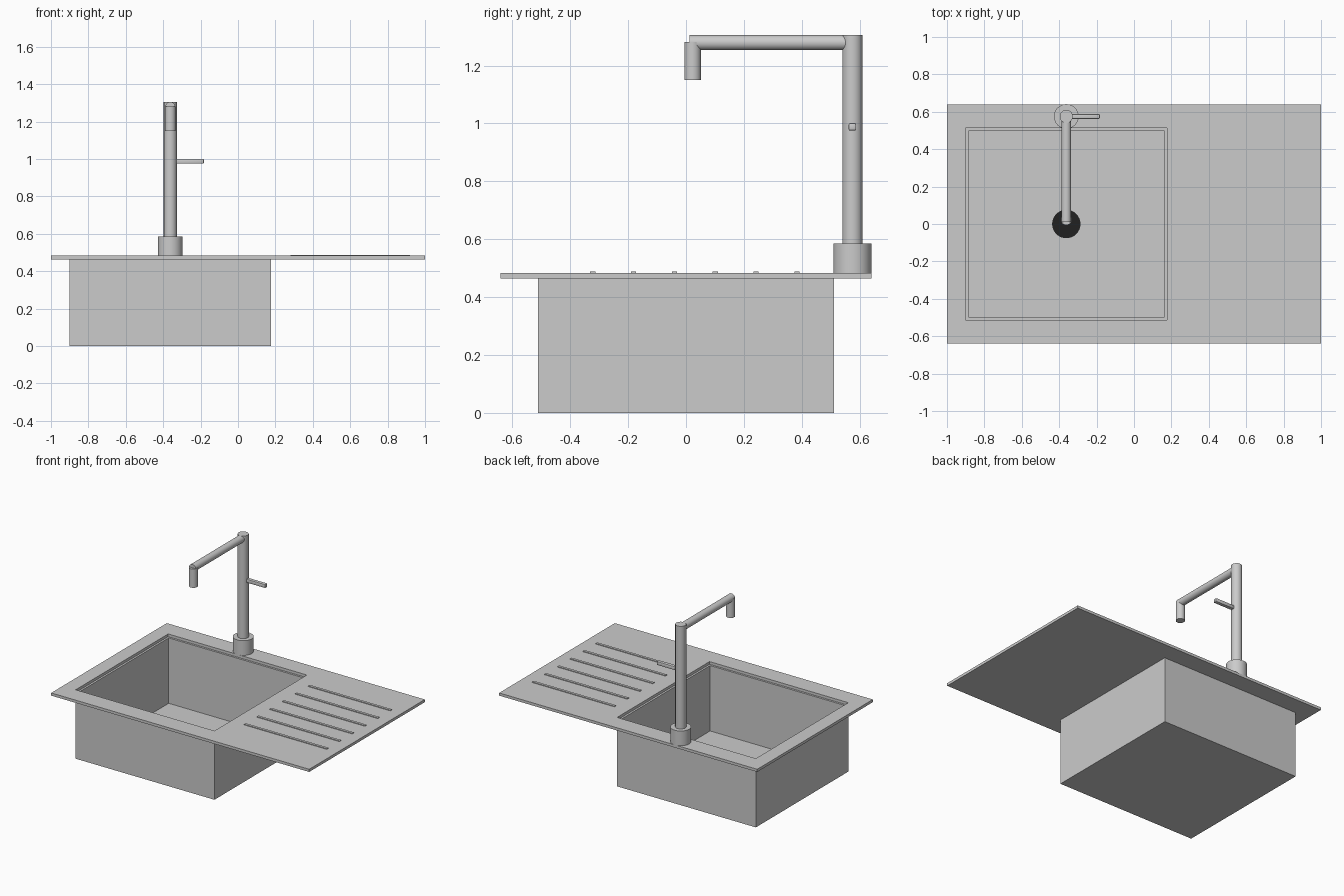
import bpy, bmesh, math
from mathutils import Vector

if "Cube" in bpy.data.objects:
    bpy.data.objects.remove(bpy.data.objects["Cube"])


def finish(name, bm):
    bmesh.ops.recalc_face_normals(bm, faces=bm.faces[:])
    me = bpy.data.meshes.new(name)
    bm.to_mesh(me)
    bm.free()
    ob = bpy.data.objects.new(name, me)
    bpy.context.collection.objects.link(ob)
    return ob


def box(name, x0, x1, y0, y1, z0, z1, bevel=0.0):
    bm = bmesh.new()
    bmesh.ops.create_cube(bm, size=1)
    for v in bm.verts:
        v.co = Vector(((x0 + x1) / 2 + v.co.x * (x1 - x0),
                       (y0 + y1) / 2 + v.co.y * (y1 - y0),
                       (z0 + z1) / 2 + v.co.z * (z1 - z0)))
    if bevel:
        bmesh.ops.bevel(bm, geom=bm.edges[:], offset=bevel, segments=2,
                        profile=0.5, affect='EDGES')
    return finish(name, bm)


def rect(bm, r, z):
    x0, x1, y0, y1 = r
    return [bm.verts.new((x, y, z)) for x, y in
            ((x0, y0), (x1, y0), (x1, y1), (x0, y1))]


def bridge(bm, a, b):
    for i in range(4):
        j = (i + 1) % 4
        bm.faces.new((a[i], a[j], b[j], b[i]))


def smooth(ob):
    bpy.ops.object.select_all(action='DESELECT')
    ob.select_set(True)
    bpy.context.view_layer.objects.active = ob
    bpy.ops.object.shade_smooth_by_angle(angle=math.radians(35))


def rod(name, a, b, r, sides=32):
    a, b = Vector(a), Vector(b)
    bm = bmesh.new()
    bmesh.ops.create_cone(bm, cap_ends=True, segments=sides, radius1=r,
                          radius2=r, depth=(b - a).length)
    rot = (b - a).to_track_quat('Z', 'Y')
    for v in bm.verts:
        v.co = rot @ v.co + (a + b) / 2
    ob = finish(name, bm)
    smooth(ob)
    return ob


OUTER = (-0.90, 0.176, -0.512, 0.512)
INNER = (-0.886, 0.162, -0.498, 0.498)
PLATE = (-1.0, 1.0, -0.64, 0.64)
Z_LOW, Z_TOP, FLOOR = 0.464, 0.483, 0.006
CX, TAP_Y = -0.362, 0.575

# Worktop plate with rectangular opening
bm = bmesh.new()
loops = [rect(bm, PLATE, Z_LOW), rect(bm, PLATE, Z_TOP),
         rect(bm, OUTER, Z_TOP), rect(bm, OUTER, Z_LOW)]
for i in range(4):
    bridge(bm, loops[i], loops[(i + 1) % 4])
finish("top_plate", bm)

# Basin: outer shell, ledge under the plate, inner walls and floor
bm = bmesh.new()
loops = [rect(bm, OUTER, 0), rect(bm, OUTER, Z_LOW),
         rect(bm, INNER, Z_LOW), rect(bm, INNER, FLOOR)]
for a, b in zip(loops, loops[1:]):
    bridge(bm, a, b)
bm.faces.new(loops[0])
bm.faces.new(loops[-1])
finish("basin", bm)

# Dark drain on the basin floor
drain = rod("drain", (CX, 0, FLOOR - 0.002), (CX, 0, FLOOR + 0.004), 0.076)
mat = bpy.data.materials.new("dark_drain")
mat.diffuse_color = (0.015, 0.015, 0.015, 1)
mat.use_nodes = True
mat.node_tree.nodes["Principled BSDF"].inputs["Base Color"].default_value = mat.diffuse_color
drain.data.materials.append(mat)

# Draining board ribs
for i in range(6):
    y = -0.322 + 0.141 * i
    box(f"drainer_rib_{i + 1}", 0.28, 0.92, y - 0.009, y + 0.009,
        Z_TOP - 0.004, Z_TOP + 0.005)

# Tap: base, column, spout, outlet
rod("tap_base", (CX, TAP_Y, Z_TOP - 0.002), (CX, TAP_Y, 0.586), 0.066)
rod("tap_column", (CX, TAP_Y, 0.58), (CX, TAP_Y, 1.305), 0.035)
rod("tap_spout", (CX, 0.012, 1.279), (CX, TAP_Y, 1.279), 0.026)
rod("tap_outlet", (CX, 0.023, 1.15), (CX, 0.023, 1.281), 0.029)

# Lever handle with softened edges
smooth(box("tap_lever", -0.335, -0.183, TAP_Y - 0.013, TAP_Y + 0.013,
           0.975, 1.001, bevel=0.005))
